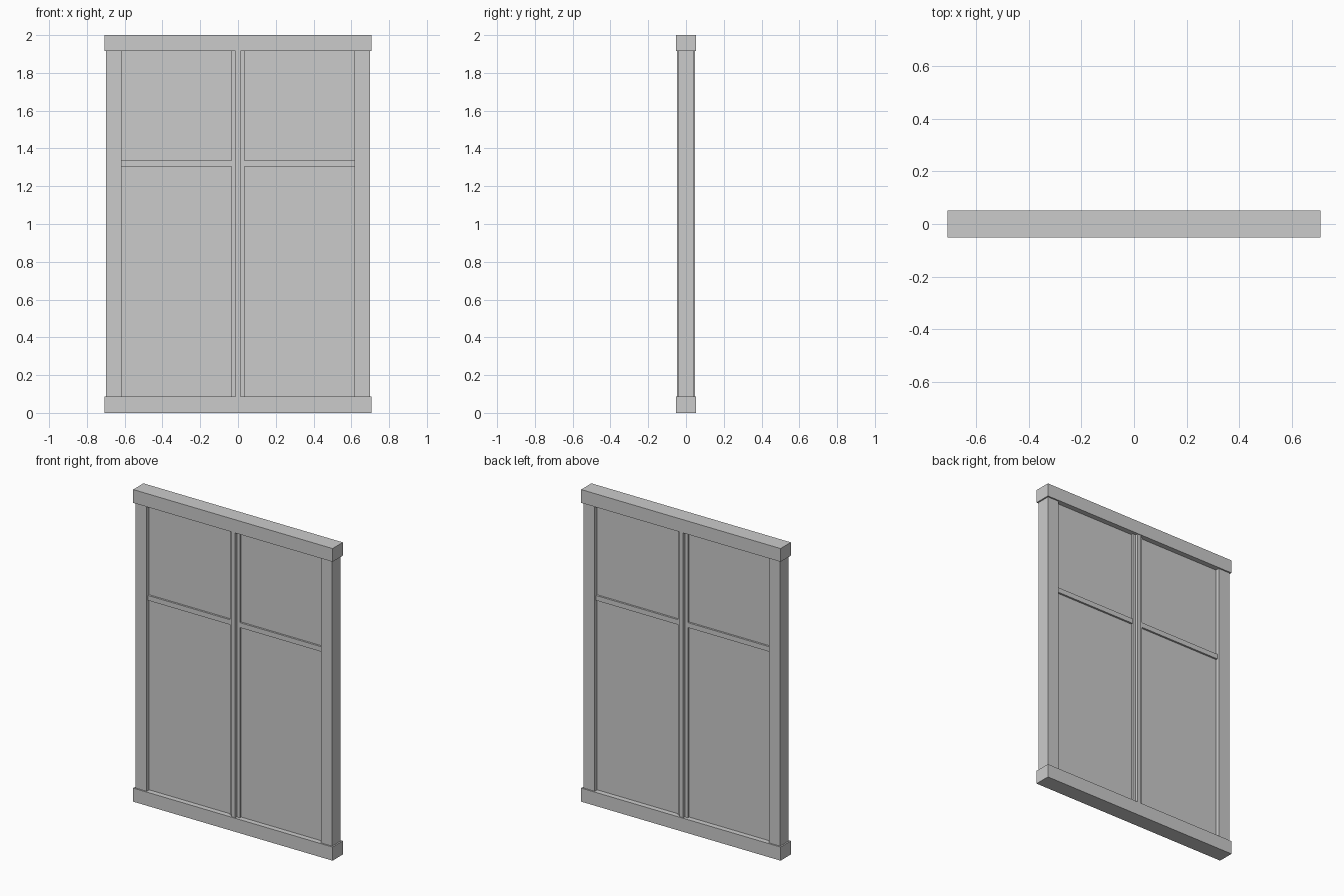
import bpy

if "Cube" in bpy.data.objects:
    bpy.data.objects.remove(bpy.data.objects["Cube"])


def box(name, x0, x1, depth, z0, z1):
    """Box centred on y = 0 with the given half depth."""
    bpy.ops.mesh.primitive_cube_add(size=1, location=((x0 + x1) / 2, 0, (z0 + z1) / 2))
    ob = bpy.context.object
    ob.name = name
    ob.scale = (x1 - x0, 2 * depth, z1 - z0)
    bpy.ops.object.transform_apply(location=False, rotation=False, scale=True)
    return ob


LOW, HIGH = 0.087, 1.915

# Top and bottom rails
box("bottom_rail", -0.707, 0.707, 0.052, 0, LOW)
box("top_rail", -0.707, 0.707, 0.052, HIGH, 2.0)

# Centre post, proud of its flanking strips
box("centre_post", -0.013, 0.013, 0.047, LOW, HIGH)

for side, s in (("left", -1), ("right", 1)):
    def part(name, a, b, depth, z0, z1):
        box(f"{side}_{name}", min(s * a, s * b), max(s * a, s * b), depth, z0, z1)

    part("stile", 0.617, 0.698, 0.043, LOW, HIGH)
    part("centre_strip", 0.013, 0.035, 0.031, LOW, HIGH)
    part("crossbar", 0.035, 0.617, 0.03, 1.305, 1.337)
    # Panes above and below the crossbar
    part("lower_pane", 0.035, 0.617, 0.018, LOW, 1.305)
    part("upper_pane", 0.035, 0.617, 0.018, 1.337, HIGH)
